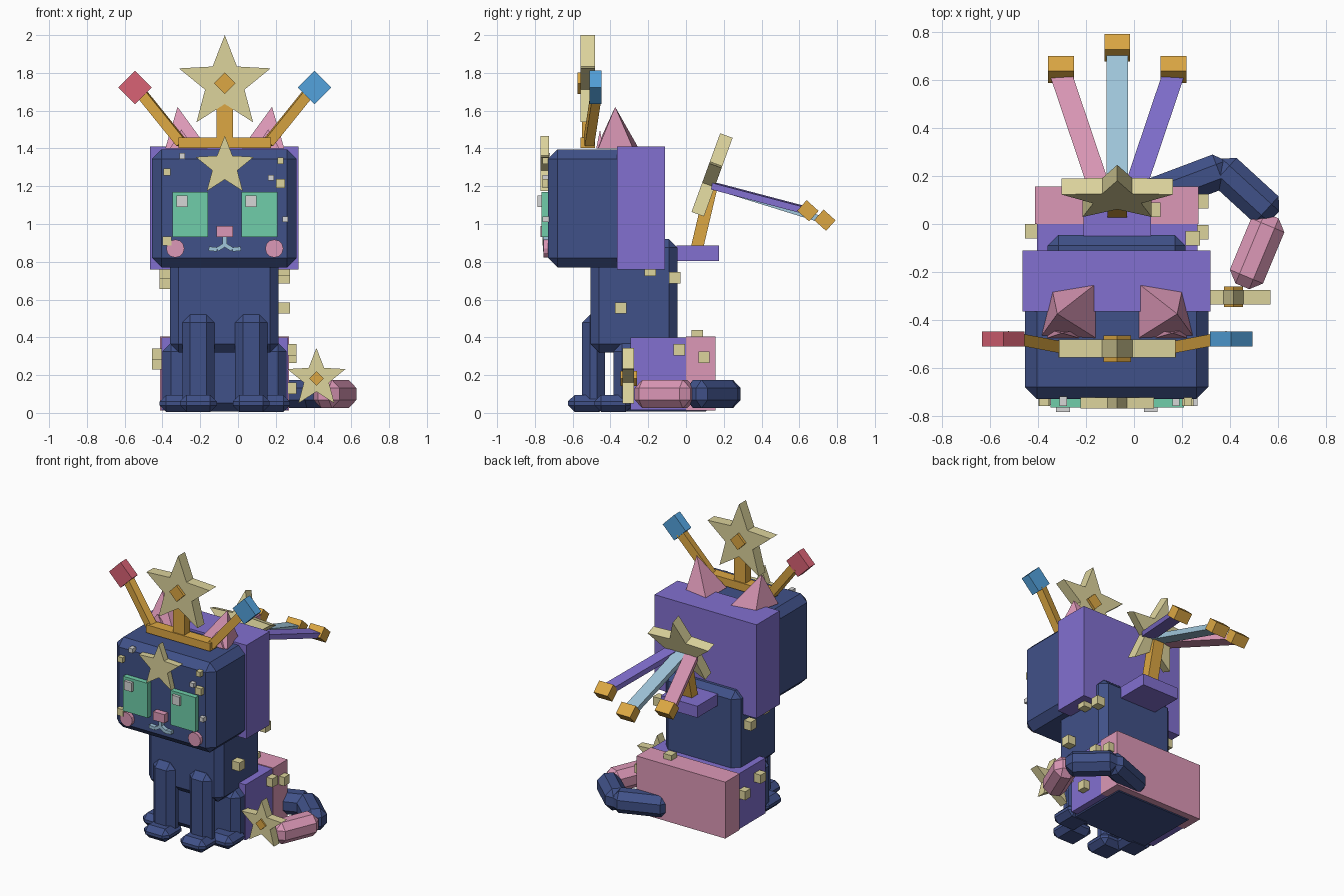
import bpy, bmesh, math
from mathutils import Vector, Matrix

if "Cube" in bpy.data.objects:
    bpy.data.objects.remove(bpy.data.objects["Cube"])

CX = -0.07  # centre line of the body


def material(name, rgb):
    m = bpy.data.materials.new(name)
    lin = [(c / 255 / 12.92) if c < 11 else ((c / 255 + 0.055) / 1.055) ** 2.4 for c in rgb]
    m.diffuse_color = (*lin, 1)
    m.use_nodes = True
    m.node_tree.nodes["Principled BSDF"].inputs["Base Color"].default_value = (*lin, 1)
    return m


NAVY = material("navy", (64, 81, 136))
PURPLE = material("purple", (130, 112, 208))
PINK = material("pink", (220, 152, 183))
GOLD = material("gold", (220, 167, 67))
TAN = material("pale yellow", (220, 211, 156))
GREEN = material("mint green", (112, 206, 170))
RED = material("red", (216, 98, 117))
BLUE = material("blue", (83, 162, 220))
SKY = material("light blue", (160, 198, 219))
GREY = material("light grey", (214, 214, 214))


def finish(bm, name, mat, matrix=None, bevel=0):
    bmesh.ops.recalc_face_normals(bm, faces=bm.faces)
    me = bpy.data.meshes.new(name)
    bm.to_mesh(me)
    bm.free()
    ob = bpy.data.objects.new(name, me)
    bpy.context.collection.objects.link(ob)
    me.materials.append(mat)
    if matrix:
        ob.matrix_world = matrix
    if bevel:
        mod = ob.modifiers.new("chamfer", "BEVEL")
        mod.width, mod.segments, mod.limit_method = bevel, 1, "NONE"
    return ob


def block(name, mat, centre, size, bevel=0, rot=None):
    bm = bmesh.new()
    bmesh.ops.create_cube(bm, size=1)
    bmesh.ops.scale(bm, vec=size, verts=bm.verts)
    mx = Matrix.Translation(centre) @ (rot or Matrix.Identity(4))
    return finish(bm, name, mat, mx, bevel)


def span(name, mat, x, y, z, bevel=0):
    """Box given by its ranges on each axis."""
    r = (x, y, z)
    return block(name, mat, [(a + b) / 2 for a, b in r], [b - a for a, b in r], bevel)


def beam(name, mat, p, q, width, thick, bevel=0):
    p, q = Vector(p), Vector(q)
    rot = (q - p).to_track_quat("Z", "Y").to_matrix().to_4x4()
    return block(name, mat, (p + q) / 2, (width, thick, (q - p).length), bevel, rot)


def star(name, mat, centre, radius, depth, tilt=0):
    bm = bmesh.new()
    vs = []
    for i in range(10):
        r = radius if i % 2 == 0 else radius * 0.43
        a = math.pi * i / 5
        vs.append(bm.verts.new((r * math.sin(a), -depth / 2, r * math.cos(a))))
    face = bm.faces.new(vs)
    new = bmesh.ops.extrude_face_region(bm, geom=[face])["geom"]
    bmesh.ops.translate(bm, vec=(0, depth, 0), verts=[v for v in new if isinstance(v, bmesh.types.BMVert)])
    rot = Matrix.Rotation(math.radians(tilt), 4, "X")
    return finish(bm, name, mat, Matrix.Translation(centre) @ rot)


def pyramid(name, mat, base, apex):
    bm = bmesh.new()
    vs = [bm.verts.new(p) for p in base]
    top = bm.verts.new(apex)
    bm.faces.new(vs)
    for a, b in zip(vs, vs[1:] + vs[:1]):
        bm.faces.new((a, b, top))
    return finish(bm, name, mat)


def disc(name, mat, centre, radius, depth):
    bm = bmesh.new()
    bmesh.ops.create_cone(bm, cap_ends=True, segments=12, radius1=radius, radius2=radius, depth=depth)
    rot = Matrix.Rotation(math.pi / 2, 4, "X")
    return finish(bm, name, mat, Matrix.Translation(centre) @ rot)


DIAMOND = Matrix.Rotation(math.pi / 4, 4, "Y")

# Head, body and haunches
span("head", NAVY, (-0.455, 0.31), (-0.73, -0.2), (0.77, 1.395), 0.05)
span("head_back", PURPLE, (-0.465, 0.32), (-0.365, -0.11), (0.76, 1.41))
span("body", NAVY, (-0.36, 0.215), (-0.505, -0.045), (0.32, 0.92), 0.045)
span("haunches", NAVY, (-0.4, 0.258), (-0.385, 0.15), (0.008, 0.37), 0.045)
span("haunch_cover", PURPLE, (-0.405, 0.265), (-0.295, 0.0), (0.015, 0.4))
span("rump_cover", PINK, (-0.412, 0.27), (0.0, 0.157), (0.013, 0.405))

# Paired parts, mirrored about the centre line
for side, s in (("right", -1), ("left", 1)):
    def X(d):
        return CX + s * d

    block(side + "_front_leg", NAVY, (X(0.14), -0.49, 0.275), (0.17, 0.12, 0.49), 0.042)
    block(side + "_front_paw", NAVY, (X(0.14), -0.525, 0.05), (0.195, 0.2, 0.09), 0.035)
    block(side + "_back_paw", NAVY, (X(0.25), -0.385, 0.05), (0.19, 0.2, 0.09), 0.035)
    base = [(X(d), y, 1.4) for d, y in ((0.315, -0.465), (0.27, -0.28), (0.09, -0.25), (0.09, -0.475))]
    pyramid(side + "_ear", PINK, base, (X(0.25), -0.375, 1.62))
    inner = [(X(d), y, 1.4) for d, y in ((0.29, -0.475), (0.29, -0.44), (0.16, -0.44), (0.16, -0.475))]
    pyramid(side + "_inner_ear", PINK, inner, (X(0.23), -0.455, 1.5))
    block(side + "_eye", GREEN, (X(0.183), -0.74, 1.05), (0.19, 0.05, 0.24))
    disc(side + "_cheek", PINK, (X(0.262), -0.735, 0.87), 0.048, 0.04)
    # Smile
    pts = [(X(d), -0.742, z) for d, z in ((0, 0.89), (0.04, 0.865), (0.085, 0.87))]
    for a, b in zip(pts, pts[1:]):
        beam(side + "_smile", SKY, a, b, 0.03, 0.022)
    # Crown arm with a gem
    beam(side + "_crown_arm", GOLD, (X(0.23), -0.515, 1.43), (X(0.44), -0.475, 1.69), 0.05, 0.055)
    block(side + "_crown_gem", RED if s < 0 else BLUE, (X(0.475), -0.48, 1.723), (0.125, 0.063, 0.125), rot=DIAMOND)

# Face details
for x in (-0.297, 0.07):
    block("eye_glint", GREY, (x, -0.76, 1.12), (0.058, 0.05, 0.062))
block("nose", PINK, (CX, -0.745, 0.96), (0.085, 0.05, 0.06))
block("lip", SKY, (CX, -0.742, 0.905), (0.022, 0.03, 0.05))
star("forehead_star", TAN, (CX, -0.747, 1.305), 0.162, 0.045)
for x, z, w in ((-0.375, 1.275, 0.037), (0.225, 1.335, 0.034), (0.225, 1.215, 0.048), (-0.375, 0.91, 0.048)):
    block("face_sparkle", TAN, (x, -0.74, z), (w, 0.04, w))
for x, z in ((-0.295, 1.36), (0.175, 1.245), (0.25, 1.025)):
    block("face_glint", GREY, (x, -0.74, z), (0.03, 0.04, 0.03))

# Crown
block("crown_band", GOLD, (CX, -0.52, 1.43), (0.49, 0.075, 0.055))
block("crown_post", GOLD, (CX, -0.52, 1.55), (0.085, 0.06, 0.24))
star("crown_star", TAN, (CX, -0.52, 1.745), 0.255, 0.075)
block("crown_star_gem", GOLD, (CX, -0.52, 1.745), (0.08, 0.11, 0.08), rot=DIAMOND)

# Tail
beam("tail_base", NAVY, (0.05, 0.105, 0.1), (0.395, 0.235, 0.1), 0.15, 0.15, 0.044)
beam("tail_middle", NAVY, (0.345, 0.25, 0.1), (0.585, 0.03, 0.1), 0.15, 0.15, 0.044)
beam("tail_tip", PINK, (0.575, 0.035, 0.1), (0.452, -0.26, 0.1), 0.15, 0.15, 0.044)
star("tail_star", TAN, (0.415, -0.305, 0.182), 0.162, 0.06)
block("tail_star_gem", GOLD, (0.415, -0.303, 0.182), (0.055, 0.085, 0.055), rot=DIAMOND)

# Back ornament: bracket, post, tilted star and three streamers
span("back_bracket", PURPLE, (CX - 0.14, CX + 0.14), (-0.05, 0.175), (0.805, 0.885))
beam("back_post", GOLD, (CX, 0.055, 0.86), (CX, 0.135, 1.2), 0.08, 0.065)
star("back_star", TAN, (CX, 0.13, 1.238), 0.245, 0.07, -20)
for name, mat, d0, d1, y, z in (("right", PINK, -0.075, -0.235, 0.645, 1.07),
                                ("middle", SKY, 0, 0, 0.735, 1.02),
                                ("left", PURPLE, 0.075, 0.235, 0.645, 1.07)):
    beam(name + "_streamer", mat, (CX + d0, 0.15, 1.2), (CX + d1, y - 0.02, z + 0.005), 0.09, 0.035)
    block(name + "_streamer_end", GOLD, (CX + d1, y, z), (0.108, 0.085, 0.075),
          rot=Matrix.Rotation(math.radians(-42), 4, "X"))

# Sparkles stuck to the body and haunches
for p in ((-0.385, -0.3, 0.74), (-0.385, -0.15, 0.685), (0.245, -0.345, 0.555), (0.245, -0.06, 0.715),
          (0.245, -0.19, 0.755), (0.28, -0.035, 0.335), (0.28, 0.095, 0.295), (0.08, 0.06, 0.41),
          (-0.425, -0.03, 0.26), (-0.425, -0.2, 0.31), (0.28, -0.15, 0.13)):
    block("body_sparkle", TAN, p, (0.06, 0.06, 0.06))
